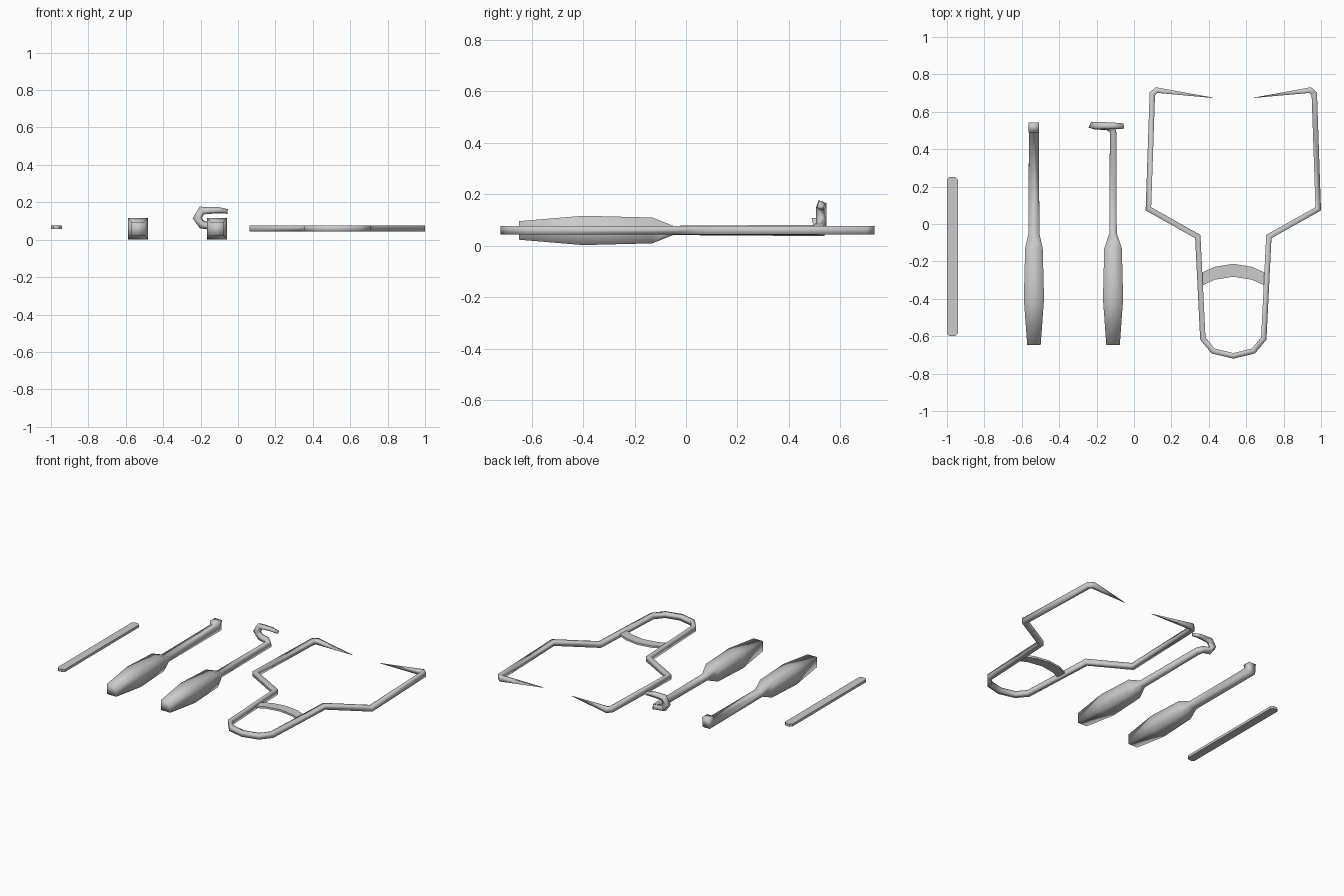
import bpy, bmesh
from mathutils import Vector

if "Cube" in bpy.data.objects:
    bpy.data.objects.remove(bpy.data.objects["Cube"])


def finish(bm, name, smooth=True):
    bmesh.ops.recalc_face_normals(bm, faces=bm.faces)
    me = bpy.data.meshes.new(name)
    bm.to_mesh(me)
    bm.free()
    for p in me.polygons:
        p.use_smooth = smooth
    ob = bpy.data.objects.new(name, me)
    bpy.context.collection.objects.link(ob)
    return ob


def sweep(name, path, sizes):
    """Mitred four-sided bar along a path; sizes are half width and half height."""
    pts = [Vector(p) for p in path]
    dirs = [(b - a).normalized() for a, b in zip(pts, pts[1:])]
    d = dirs[0]
    u = d.cross(Vector((0, 0, 1))).normalized()
    v = u.cross(d)
    bm = bmesh.new()
    rings = []
    for i, (p, (w, h)) in enumerate(zip(pts, sizes)):
        d_in = dirs[max(i - 1, 0)]
        d_out = dirs[min(i, len(dirs) - 1)]
        n = (d_in + d_out).normalized()
        ring = []
        for a, b in ((-1, -1), (1, -1), (1, 1), (-1, 1)):
            o = u * a * w + v * b * h
            o -= d_in * (o.dot(n) / d_in.dot(n))
            ring.append(bm.verts.new(p + o))
        rings.append(ring)
        q = d_in.rotation_difference(d_out)
        u, v = q @ u, q @ v
    for r, s in zip(rings, rings[1:]):
        for k in range(4):
            bm.faces.new((r[k], r[(k + 1) % 4], s[(k + 1) % 4], s[k]))
    bm.faces.new(rings[0])
    bm.faces.new(rings[-1])
    return finish(bm, name)


def plate(name, outline, z0, z1):
    bm = bmesh.new()
    f = bm.faces.new([bm.verts.new((x, y, z0)) for x, y in outline])
    ext = bmesh.ops.extrude_face_region(bm, geom=[f])
    for e in ext["geom"]:
        if isinstance(e, bmesh.types.BMVert):
            e.co.z = z1
    return finish(bm, name, False)


Z = 0.059

# Flat strip with clipped corners
c = 0.014
x0, x1, y0, y1 = -1.0, -0.942, -0.6, 0.252
plate("flat_strip", [(x0 + c, y0), (x1 - c, y0), (x1, y0 + c), (x1, y1 - c),
                     (x1 - c, y1), (x0 + c, y1), (x0, y1 - c), (x0, y0 + c)], 0.057, 0.075)

# Swollen handles shared by both hand tools
handle_y = (-0.648, -0.4, -0.13)
handle_size = [(0.036, 0.036), (0.054, 0.057), (0.047, 0.05)]

# Straight tool with an upturned tip
x = -0.535
sweep("straight_tool", [(x, y, Z) for y in handle_y + (-0.05, 0.516)] + [(x, 0.516, 0.108)],
      handle_size + [(0.029, 0.018), (0.027, 0.022), (0.028, 0.028)])

# Hooked tool
x = -0.112
hook = [(-0.14, 0.522, 0.072), (-0.192, 0.525, 0.08), (-0.218, 0.525, 0.115),
        (-0.193, 0.525, 0.156), (-0.11, 0.525, 0.158), (-0.056, 0.523, 0.151)]
sweep("hooked_tool", [(x, y, Z) for y in handle_y + (-0.05, 0.5)] + hook,
      handle_size + [(0.02, 0.018), (0.017, 0.017)] + [(0.016, 0.016)] * 4
      + [(0.014, 0.013), (0.012, 0.009)])

# Spring wire frame, mirrored about its own centre line
cx = 0.531
half = [(0.108, -0.679), (0.163, -0.612), (0.19, -0.067), (0.454, 0.081),
        (0.433, 0.696), (0.411, 0.716), (0.11, 0.675)]
path = [(cx - a, b, Z + 0.001) for a, b in reversed(half)] + [(cx, -0.705, Z + 0.001)]
path += [(cx + a, b, Z + 0.001) for a, b in half]
n = len(path)
sweep("spring_frame", path,
      [(0.001, 0.001) if i in (0, n - 1) else (0.0145, 0.017) for i in range(n)])

# Curved cross band inside the frame
top = [(-0.172, -0.262), (-0.1, -0.229), (0, -0.213), (0.1, -0.229), (0.172, -0.262)]
low = [(a, b - 0.069) for a, b in reversed(top)]
plate("cross_band", [(cx + a, b) for a, b in top + low], 0.053, 0.067)
